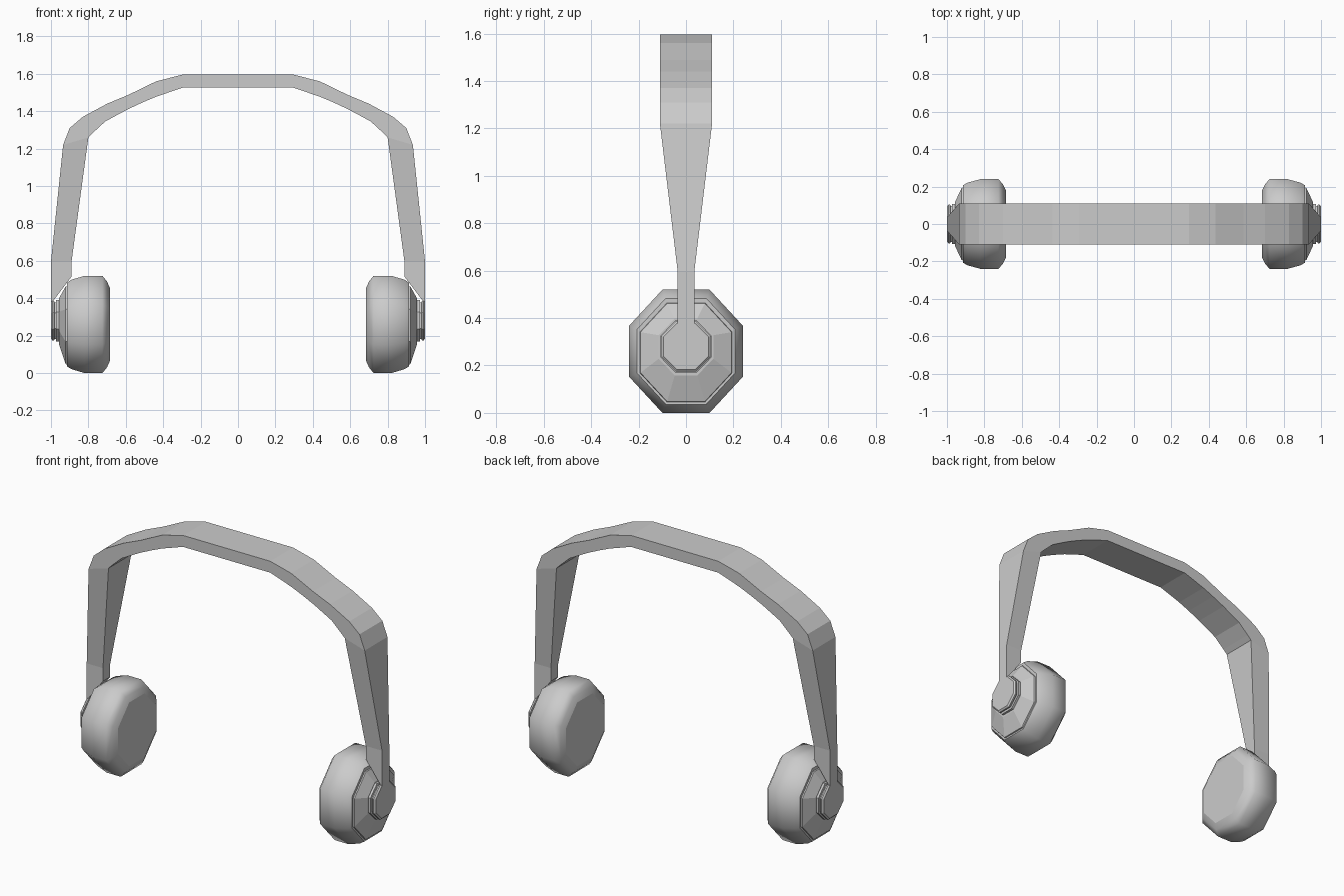
import bpy, bmesh, math

if "Cube" in bpy.data.objects:
    bpy.data.objects.remove(bpy.data.objects["Cube"])


def finish(name, bm):
    bmesh.ops.recalc_face_normals(bm, faces=bm.faces)
    mesh = bpy.data.meshes.new(name)
    bm.to_mesh(mesh)
    bm.free()
    ob = bpy.data.objects.new(name, mesh)
    bpy.context.collection.objects.link(ob)
    return ob


def loft(name, loops, smooth=False):
    """Skin a list of equal-length loops; end caps stay flat."""
    bm = bmesh.new()
    rings = [[bm.verts.new(p) for p in loop] for loop in loops]
    n = len(rings[0])
    for a, b in zip(rings, rings[1:]):
        for i in range(n):
            j = (i + 1) % n
            bm.faces.new((a[i], a[j], b[j], b[i])).smooth = smooth
    bm.faces.new(rings[0])
    bm.faces.new(rings[-1])
    return finish(name, bm)


def octagon(x, ry, rz, cz):
    """Flat-topped octagon across the x axis; ry, rz are half widths."""
    k = 1 / math.cos(math.pi / 8)
    angles = [math.pi / 8 + i * math.pi / 4 for i in range(8)]
    return [(x, ry * k * math.cos(a), cz + rz * k * math.sin(a)) for a in angles]


# Headband: outer (x, z), inner (x, z), half width, from right tip to crown
half = [
    (1.00, 0.37, 0.89, 0.516, 0.035),
    (1.00, 0.596, 0.89, 0.596, 0.035),
    (0.935, 1.22, 0.80, 1.26, 0.11),
    (0.90, 1.31, 0.775, 1.285, 0.11),
    (0.83, 1.37, 0.71, 1.345, 0.11),
    (0.70, 1.44, 0.59, 1.41, 0.11),
    (0.585, 1.488, 0.51, 1.447, 0.11),
    (0.437, 1.56, 0.437, 1.478, 0.11),
    (0.295, 1.596, 0.295, 1.526, 0.11),
]
path = half + [(-a, b, -c, d, w) for a, b, c, d, w in reversed(half)]
loft("headband", [[(a, -w, b), (a, w, b), (c, w, d), (c, -w, d)]
                  for a, b, c, d, w in path])

# Profiles, from inside to outside
cushion = [(0.685, 0.75), (0.700, 0.88), (0.725, 1.0), (0.82, 1.0),
           (0.89, 0.92), (0.915, 0.86)]
hub = [(0.93, 0.108), (0.972, 0.108), (0.974, 0.096), (0.981, 0.096),
       (0.983, 0.104), (0.992, 0.104), (1.0, 0.095)]

for s, side in ((1, "right"), (-1, "left")):
    # Padded ear cup
    loft(side + "_ear_cup",
         [octagon(s * x, 0.24 * f, 0.26 * f, 0.26) for x, f in cushion], True)
    # Sloping outer cover plate
    loft(side + "_cover_plate",
         [octagon(s * 0.905, 0.197, 0.212, 0.255),
          octagon(s * 0.922, 0.192, 0.207, 0.255),
          octagon(s * 0.958, 0.115, 0.12, 0.278)])
    # Stepped pivot hub
    loft(side + "_pivot_hub",
         [octagon(s * x, r, r * 1.02, 0.28) for x, r in hub])
